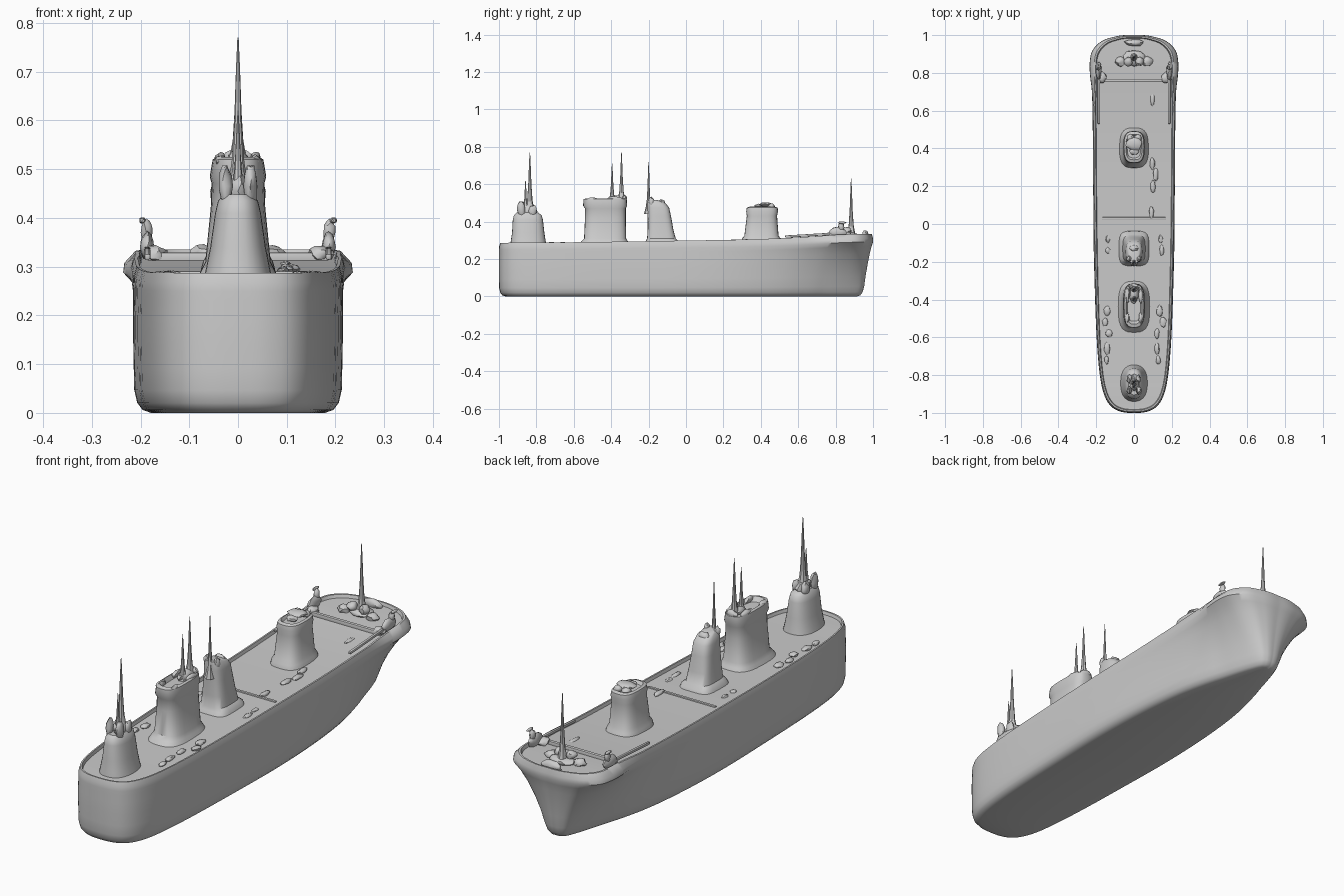
import bpy, bmesh, math, random
from mathutils import Vector, Matrix

if "Cube" in bpy.data.objects:
    bpy.data.objects.remove(bpy.data.objects["Cube"])
random.seed(4)

def finish(name, bm, angle=40):
    bmesh.ops.remove_doubles(bm, verts=bm.verts, dist=1e-5)
    bmesh.ops.recalc_face_normals(bm, faces=bm.faces)
    me = bpy.data.meshes.new(name)
    bm.to_mesh(me)
    bm.free()
    ob = bpy.data.objects.new(name, me)
    bpy.context.collection.objects.link(ob)
    bpy.ops.object.select_all(action='DESELECT')
    ob.select_set(True)
    bpy.context.view_layer.objects.active = ob
    bpy.ops.object.shade_smooth_by_angle(angle=math.radians(angle))
    return ob

def spline(pts, k):
    """Catmull-Rom resampling of tuples."""
    out, n = [], len(pts)
    for i in range(n - 1):
        a, b, c, d = (pts[max(0, min(n - 1, i + j))] for j in (-1, 0, 1, 2))
        for s in range(k):
            t = s / k
            out.append(tuple(0.5 * (2*q + (r - p)*t + (2*p - 5*q + 4*r - u)*t*t + (3*q - p - 3*r + u)*t**3)
                             for p, q, r, u in zip(a, b, c, d)))
    return out + [pts[-1]]

# Hull stations: deck y, deck half width, keel y, keel half width, rim height
stations = [
    (-1.0, 0, -1.0, 0, .287), (-.995, .06, -.995, .06, .287), (-.97, .115, -.97, .115, .287),
    (-.91, .155, -.91, .155, .288), (-.8, .18, -.8, .18, .288), (-.6, .197, -.6, .197, .29),
    (-.3, .208, -.3, .208, .294), (0, .214, 0, .214, .299), (.3, .217, .27, .203, .304),
    (.55, .219, .5, .176, .313), (.7, .223, .65, .14, .322), (.78, .232, .74, .11, .328),
    (.85, .235, .82, .085, .332), (.92, .22, .89, .06, .334), (.97, .168, .93, .042, .335),
    (.992, .1, .944, .025, .335), (1.0, .05, .948, .012, .335), (1.0, 0, .948, 0, .335)]
st = spline(stations, 4)

def hull_level(z_frac, blend, inset, drop=0.0, floor=None):
    row = []
    for yt, wt, yb, wb, zt in st:
        y, w = yb + (yt - yb) * blend, max(0, wb + (wt - wb) * blend)
        s = 1 - inset / 0.21
        bow = max(0.0, min(1.0, (yt - .65) / .15)) if z_frac == 1 else 0
        end = 1 - inset * (1 if abs(y) > .5 else .5)
        row.append((w * (s - .07 * bow), y * end, zt * z_frac - drop))
    return row

levels = [hull_level(0, 0, .035), hull_level(.02, .02, .018), hull_level(.07, .05, .007),
          hull_level(.16, .1, .001), hull_level(.32, .22, 0), hull_level(.5, .4, -.001),
          hull_level(.68, .63, -.001), hull_level(.8, .84, 0), hull_level(.87, 1, 0), hull_level(.93, .99, 0.001),
          hull_level(1, 1, .007), hull_level(1, 1, .014), hull_level(1, 1, .018, .014)]
bm = bmesh.new()
grid = [[[bm.verts.new((s * x, y, z)) for x, y, z in row] for row in levels] for s in (1, -1)]
for side in grid:
    for a, b in zip(side, side[1:]):
        for i in range(len(st) - 1):
            bm.faces.new((a[i], a[i + 1], b[i + 1], b[i]))
for lv in (0, -1):
    a, b = grid[0][lv], grid[1][lv]
    for i in range(len(st) - 1):
        bm.faces.new((a[i], a[i + 1], b[i + 1], b[i]))
bmesh.ops.dissolve_degenerate(bm, dist=1e-5, edges=bm.edges)
finish("hull", bm, 45)

def tower(name, rings, n=28):
    """Loft rounded-rectangle rings (z, y start, y end, half width, squareness)."""
    bm = bmesh.new()
    loops = []
    for z, y0, y1, hw, e in rings:
        loop = []
        for i in range(n):
            a = 2 * math.pi * i / n
            c, s = math.cos(a), math.sin(a)
            loop.append(bm.verts.new((hw * math.copysign(abs(c) ** (2 / e), c),
                        (y0 + y1) / 2 + (y1 - y0) / 2 * math.copysign(abs(s) ** (2 / e), s), z)))
        loops.append(loop)
    for a, b in zip(loops, loops[1:]):
        for i in range(n):
            bm.faces.new((a[i], a[(i + 1) % n], b[(i + 1) % n], b[i]))
    bm.faces.new(loops[0])
    bm.faces.new(loops[-1])
    return finish(name, bm)

tower("stern_tower", [(.27, -.94, -.745, .072, 2.4), (.295, -.937, -.75, .066, 2.4), (.34, -.93, -.757, .057, 2.4),
      (.41, -.926, -.765, .047, 2.4), (.435, -.92, -.772, .041, 2.4), (.448, -.905, -.79, .03, 2.2)])
tower("aft_tower", [(.275, -.575, -.3, .085, 3), (.294, -.56, -.31, .075, 3), (.31, -.545, -.32, .067, 3),
      (.42, -.54, -.322, .056, 3), (.47, -.54, -.322, .054, 3), (.485, -.55, -.315, .058, 3), (.52, -.548, -.317, .052, 3),
      (.525, -.53, -.33, .043, 3), (.505, -.515, -.345, .034, 3)])
tower("middle_tower", [(.275, -.225, -.035, .082, 4), (.297, -.215, -.04, .075, 4), (.31, -.208, -.055, .06, 3.5),
      (.36, -.205, -.068, .053, 3.5), (.43, -.205, -.08, .047, 3), (.475, -.206, -.09, .044, 3), (.5, -.207, -.11, .038, 3),
      (.515, -.207, -.15, .028, 2.5)])
tower("forward_tower", [(.28, .295, .515, .08, 3), (.31, .3, .505, .072, 3), (.325, .312, .495, .064, 3),
      (.43, .325, .487, .055, 3), (.455, .322, .492, .057, 3), (.475, .325, .49, .052, 3), (.48, .34, .475, .043, 3),
      (.467, .35, .465, .036, 3)])

def mast(name, x, y, z0, z1, r=.018):
    """Spire with a flared foot."""
    h = z1 - z0
    tower(name, [(z0 + h * t, y - r * k, y + r * k, r * k * .9, 2)
                 for t, k in ((0, 1.5), (.12, .95), (.25, .6), (.5, .36), (.8, .2), (1, .06))], 8)

mast("stern_mast", 0, -.835, .43, .77, .024)
mast("stern_mast_short", 0, -.858, .43, .62, .018)
mast("aft_mast_short", 0, -.395, .49, .71)
mast("aft_mast_tall", 0, -.345, .49, .77, .02)
mast("middle_mast", 0, -.2, .44, .72, .017)
mast("bow_mast", 0, .883, .3, .63, .022)

def lumps(name, items, jitter=.25):
    """Rough fittings: (x, y, z, size x, size y, size z)."""
    bm = bmesh.new()
    for x, y, z, sx, sy, sz in items:
        m = Matrix.Translation((x, y, z)) @ Matrix.Diagonal((sx, sy, sz, 1))
        made = bmesh.ops.create_icosphere(bm, subdivisions=2, radius=1, matrix=m)["verts"]
        for v in made:
            k = 1 + random.uniform(-jitter, jitter) * .6
            c = Vector((x, y, z))
            v.co = c + (v.co - c) * k
    return finish(name, bm)

def pair(x, *rest):
    return [(x, *rest), (-x, *rest)]

# Fittings crowning each tower
lumps("stern_tower_fittings", pair(.025, -.88, .465, .014, .022, .045) + pair(.024, -.82, .455, .014, .022, .035)
      + [(0, -.84, .455, .025, .045, .035)])
lumps("aft_tower_fittings", pair(.036, -.5, .515, .012, .03, .014) + pair(.036, -.38, .52, .012, .04, .014)
      + [(0, -.33, .525, .03, .014, .016), (0, -.37, .515, .022, .05, .025)])
lumps("middle_tower_fittings", pair(.026, -.185, .505, .012, .016, .026) + [(0, -.13, .5, .026, .02, .02)])
lumps("forward_tower_fittings", [(0, .425, .492, .042, .035, .012), (0, .385, .483, .025, .02, .012),
      (.02, .455, .482, .02, .02, .014), (-.02, .455, .482, .02, .02, .014)])

# Forecastle fittings and side bollards
lumps("side_bollards", pair(.186, .81, .34, .014, .045, .03) + pair(.188, .83, .37, .012, .016, .026)
      + pair(.196, .835, .395, .007, .022, .007) + pair(.17, .775, .325, .026, .03, .018))
lumps("forecastle_fittings", [(0, .88, .325, .06, .04, .018), (.07, .86, .325, .03, .025, .02), (-.07, .86, .325, .03, .025, .02),
      (0, .96, .33, .05, .018, .024), (.03, .86, .35, .022, .025, .02), (-.03, .86, .35, .022, .025, .02)])

def box(name, x, y, z, sx, sy, sz, rot=0):
    bm = bmesh.new()
    bmesh.ops.create_cube(bm, size=1, matrix=Matrix.Translation((x, y, z)) @ Matrix.Rotation(rot, 4, 'X')
                          @ Matrix.Diagonal((sx, sy, sz, 1)))
    bmesh.ops.bevel(bm, geom=list(bm.edges), offset=.003, segments=2, affect='EDGES', profile=.5)
    finish(name, bm)

box("breakwater", 0, .76, .318, .37, .016, .022)
box("deck_step", 0, .03, .286, .34, .012, .01)
for s, side in ((1, "right"), (-1, "left")):
    box("handrail_" + side, s * .186, .66, .328, .012, .26, .012, .06)

# Flat scattered deck hardware
chips = []
for y in (-.72, -.66, -.58, -.52, -.46, -.14, -.08):
    for s in (1, -1):
        chips.append((s * random.uniform(.12, .155), y, .282, random.uniform(.01, .02), random.uniform(.015, .035), .009))
for y in (.06, .2, .26, .32, .66):
    chips.append((random.uniform(.09, .12), y, .29 + .02 * y, .013, .035, .009))
lumps("deck_hardware", chips)
